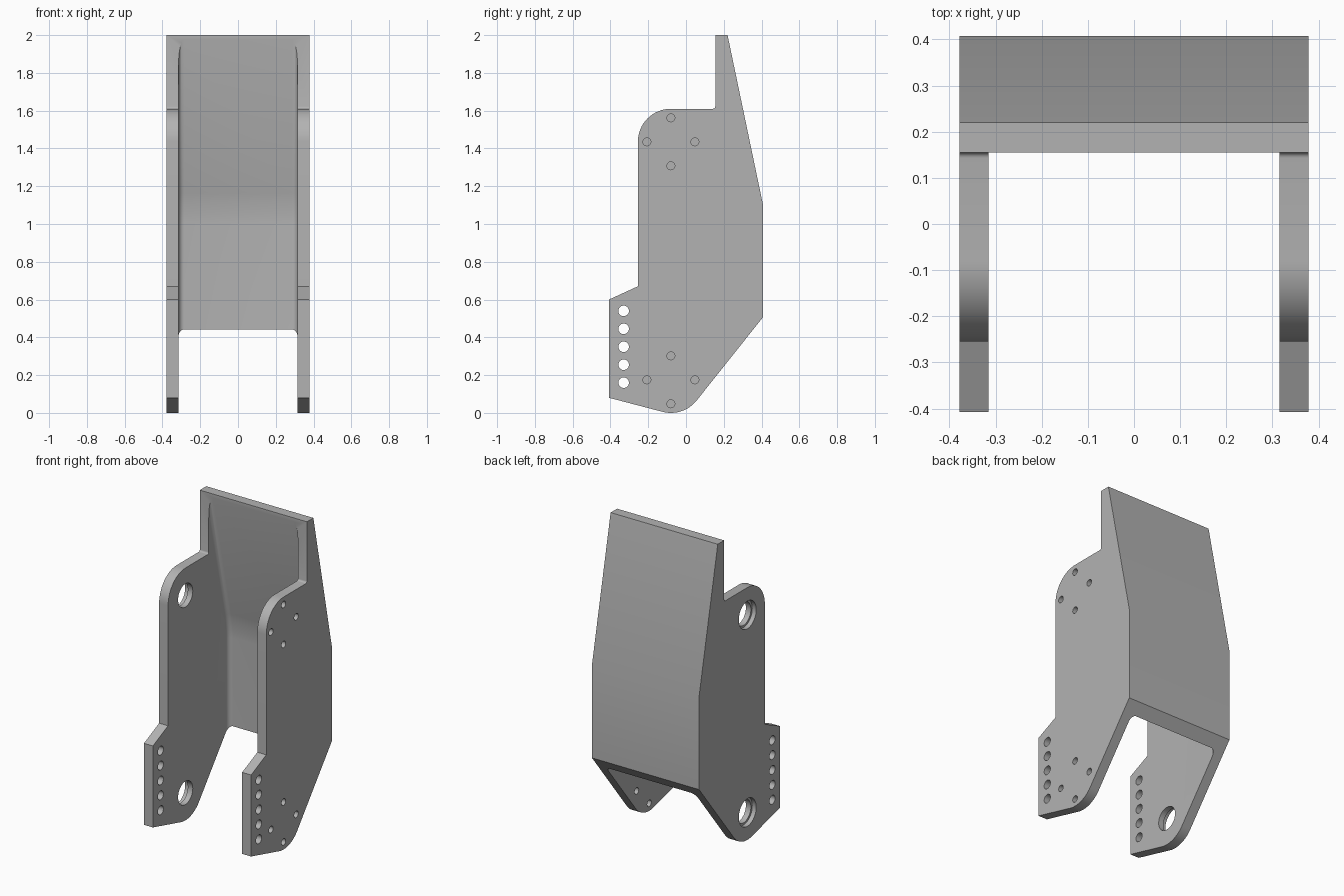
import bpy, bmesh
from math import cos, sin, radians
from mathutils import Matrix, Vector

if "Cube" in bpy.data.objects:
    bpy.data.objects.remove(bpy.data.objects["Cube"], do_unlink=True)

HALF, INNER = 0.378, 0.315          # outer and inner half widths
PIVOTS = [(-0.08, 0.175), (-0.08, 1.435)]

steel = bpy.data.materials.new("grey steel")
steel.use_nodes = True
grey = (0.45, 0.45, 0.45, 1)
steel.diffuse_color = grey
steel.node_tree.nodes["Principled BSDF"].inputs["Base Color"].default_value = grey


def arc(cy, cz, r, start, end, steps=16):
    angles = [radians(start + (end - start) * i / steps) for i in range(steps + 1)]
    return [(cy + r * cos(a), cz + r * sin(a)) for a in angles]


def extrude_profile(bm, points, half):
    """Prism of a side outline, symmetric across the width."""
    face = bm.faces.new([bm.verts.new((-half, y, z)) for y, z in points])
    new = bmesh.ops.extrude_face_region(bm, geom=[face])["geom"]
    bmesh.ops.translate(bm, vec=(2 * half, 0, 0),
                        verts=[v for v in new if isinstance(v, bmesh.types.BMVert)])
    bmesh.ops.recalc_face_normals(bm, faces=bm.faces)


def add_drill(bm, y, z, radius, x0, x1, sides=32):
    matrix = Matrix.Translation(((x0 + x1) / 2, y, z)) @ Matrix.Rotation(radians(90), 4, "Y")
    bmesh.ops.create_cone(bm, cap_ends=True, segments=sides, radius1=radius,
                          radius2=radius, depth=x1 - x0, matrix=matrix)


def finish(bm, name):
    mesh = bpy.data.meshes.new(name)
    bm.to_mesh(mesh)
    bm.free()
    mesh.materials.append(steel)
    obj = bpy.data.objects.new(name, mesh)
    bpy.context.collection.objects.link(obj)
    return obj


def cut(target, cutter):
    mod = target.modifiers.new("cut", "BOOLEAN")
    mod.operation, mod.solver, mod.object = "DIFFERENCE", "EXACT", cutter
    bpy.context.view_layer.objects.active = target
    bpy.ops.object.modifier_apply(modifier=mod.name)
    bpy.data.objects.remove(cutter, do_unlink=True)


# Solid bracket outline, seen from the side
outline = [(0.155, 2.0), (0.22, 2.0), (0.408, 1.1), (0.408, 0.507)]
outline += arc(*PIVOTS[0], 0.175, -38.5, -104.5)
outline += [(-0.408, 0.08), (-0.408, 0.6), (-0.255, 0.67)]
outline += arc(*PIVOTS[1], 0.175, 180, 90)
outline += arc(0.143, 1.622, 0.012, -90, 0, 4)
bm = bmesh.new()
extrude_profile(bm, outline, HALF)
bracket = finish(bm, "bracket_shell")

# Channel between the side plates, with filleted inner corners
bm = bmesh.new()
extrude_profile(bm, [(-0.6, -0.2), (-0.6, 1.976), (0.155, 1.976),
                     (0.356, 1.085), (0.356, -0.2)], INNER)
bend = [e for e in bm.edges if all(v.co.y > 0.3 and v.co.z > 1 for v in e.verts)]
bmesh.ops.bevel(bm, geom=bend, offset=0.08, segments=6, profile=0.5, affect="EDGES")
rim = [e for e in bm.edges if all(v.co.y > 0.1 for v in e.verts)
       and abs(e.verts[0].co.x - e.verts[1].co.x) < 0.001]
bmesh.ops.bevel(bm, geom=rim, offset=0.03, segments=6, profile=0.5, affect="EDGES")
cut(bracket, finish(bm, "channel_cutter"))

# Adjustment holes through both plates, bolt circles and pivot bores
bm = bmesh.new()
for i in range(5):
    add_drill(bm, -0.33, 0.16 + 0.095 * i, 0.028, -0.5, 0.5)
for y, z in PIVOTS:
    for dy, dz in ((1, 0), (-1, 0), (0, 1), (0, -1)):
        add_drill(bm, y + 0.127 * dy, z + 0.127 * dz, 0.021, 0.2, 0.5, 24)
    add_drill(bm, y, z, 0.074, -0.5, -0.2, 48)
cut(bracket, finish(bm, "hole_cutter"))

# Wider step on the outside of the pivot bores
bm = bmesh.new()
for y, z in PIVOTS:
    add_drill(bm, y, z, 0.088, -0.5, -0.35, 48)
cut(bracket, finish(bm, "bore_step_cutter"))

bpy.ops.object.select_all(action="DESELECT")
bracket.select_set(True)
bpy.context.view_layer.objects.active = bracket
bpy.ops.object.shade_smooth_by_angle(angle=radians(30))
